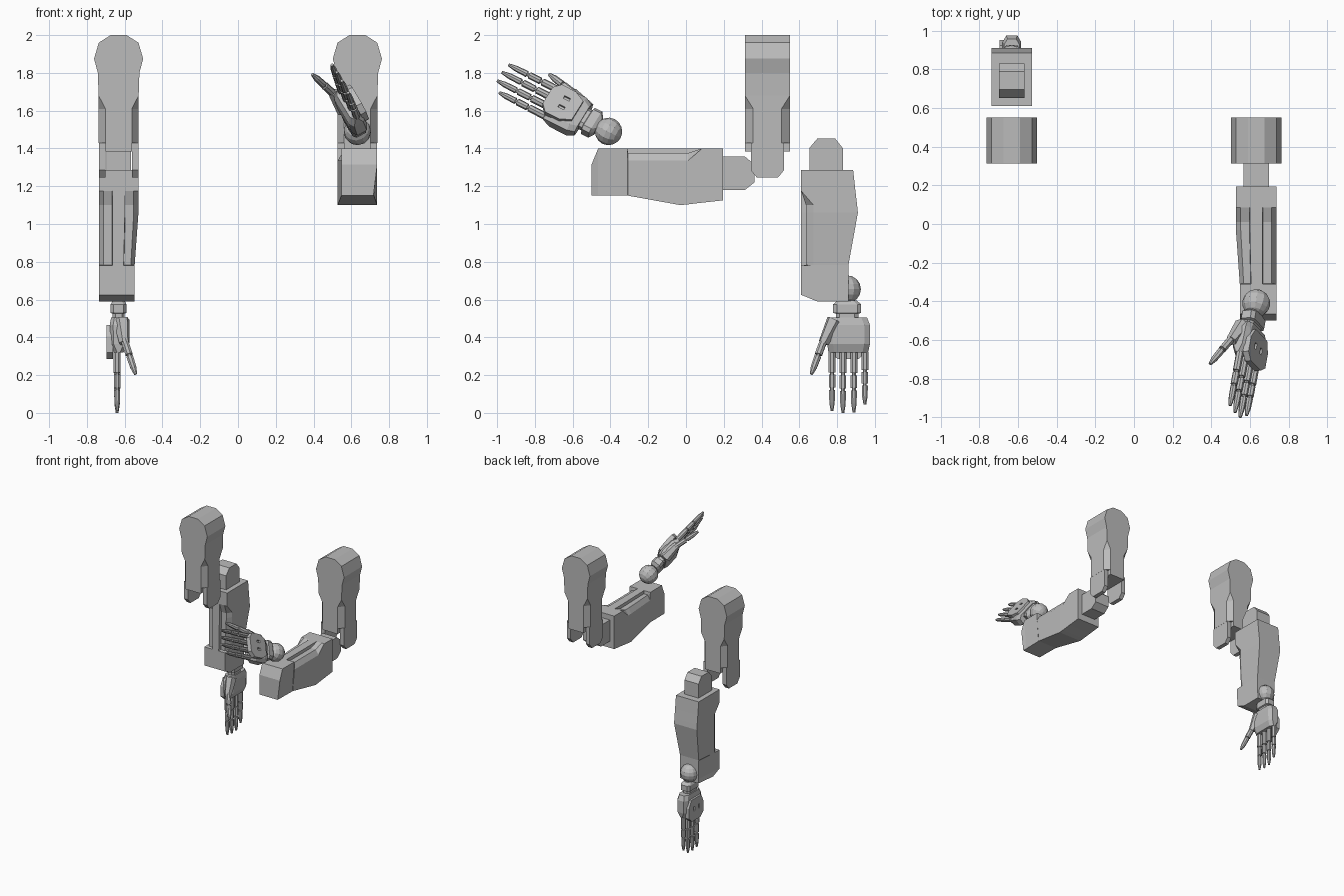
import bpy, bmesh
from math import pi
from mathutils import Matrix, Vector

cube = bpy.data.objects.get("Cube")
if cube:
    bpy.data.objects.remove(cube, do_unlink=True)

grey = bpy.data.materials.new("plain grey")
grey.use_nodes = True
grey.diffuse_color = (0.5, 0.5, 0.5, 1)
grey.node_tree.nodes["Principled BSDF"].inputs["Base Color"].default_value = (0.5, 0.5, 0.5, 1)


def make(name, bm, matrix):
    """Turn a bmesh into a placed, flat shaded object."""
    bmesh.ops.remove_doubles(bm, verts=bm.verts, dist=0.0002)
    bm.transform(matrix)
    bmesh.ops.recalc_face_normals(bm, faces=bm.faces)
    mesh = bpy.data.meshes.new(name)
    bm.to_mesh(mesh)
    bm.free()
    mesh.materials.append(grey)
    obj = bpy.data.objects.new(name, mesh)
    bpy.context.collection.objects.link(obj)
    return obj


def loft(bm, rings):
    """Skin a list of equal length rings and cap both ends."""
    loops = [[bm.verts.new(p) for p in ring] for ring in rings]
    n = len(loops[0])
    for a, b in zip(loops, loops[1:]):
        for i in range(n):
            j = (i + 1) % n
            bm.faces.new((a[i], a[j], b[j], b[i]))
    bm.faces.new(loops[0])
    bm.faces.new(loops[-1])


def prism(bm, profile, lo, hi):
    """Extrude a (y, z) profile along x."""
    loft(bm, [[(x, y, z) for y, z in profile] for x in (lo, hi)])


def box(bm, lo, hi):
    prism(bm, [(lo[1], lo[2]), (hi[1], lo[2]), (hi[1], hi[2]), (lo[1], hi[2])], lo[0], hi[0])


def octagon(z, a, b, ca, cb, x=0, y=0):
    """Rectangle at height z with cut corners."""
    return [(x + u, y + v, z) for u, v in (
        (a - ca, -b), (a, cb - b), (a, b - cb), (a - ca, b),
        (ca - a, b), (-a, b - cb), (-a, cb - b), (ca - a, -b))]


def rod(bm, start, end, r0, r1, sides=8):
    start, end = Vector(start), Vector(end)
    d = end - start
    m = Matrix.Translation((start + end) / 2) @ d.to_track_quat('Z', 'Y').to_matrix().to_4x4()
    m = m @ Matrix.Rotation(pi / sides, 4, 'Z')
    bmesh.ops.create_cone(bm, cap_ends=True, segments=sides, radius1=r0, radius2=r1,
                          depth=d.length, matrix=m)


def digit(bm, start, end, r, cuts):
    """Jointed finger: segments around a thin core, with a tapered tip."""
    start, end = Vector(start), Vector(end)
    rod(bm, start, start.lerp(end, 0.9), r * 0.6, r * 0.5)
    for i, (t0, t1) in enumerate(cuts):
        p, q = start.lerp(end, t0), start.lerp(end, t1)
        s = r * (1 - 0.07 * i)
        if i == len(cuts) - 1:
            mid = p.lerp(q, 0.6)
            rod(bm, p, mid, s, s * 0.9)
            rod(bm, mid, q, s * 0.9, s * 0.45)
        else:
            rod(bm, p, q, s, s)


def upper_arm(side, m):
    bm = bmesh.new()
    depth = 0.119
    outline = [(2, 0.042, 0), (1.96, 0.105, 0), (1.875, 0.13, 0), (1.8, 0.11, 0),
               (1.68, 0.106, 0), (1.61, 0.106, 1), (1.43, 0.106, 1)]
    loft(bm, [octagon(z, a, depth, 0.036 * c, 0.044 * c) for z, a, c in outline])
    box(bm, (-0.07, -depth, 1.385), (0.07, depth, 1.43))
    make(side + "_upper_arm", bm, m)
    # fork around the elbow
    bm = bmesh.new()
    fork = [(-0.088, 1.43), (-0.088, 1.285), (-0.055, 1.245),
            (0.055, 1.245), (0.088, 1.285), (0.088, 1.43)]
    for lo in (-0.105, 0.07):
        prism(bm, fork, lo, lo + 0.035)
    make(side + "_elbow_fork", bm, m)


def forearm(side, m):
    bm = bmesh.new()
    rings = []
    # station: y, top, bottom, inner half width, lower outer half width, groove
    for y, top, bot, xi, xo, g in (
            (-0.5, 1.315, 1.15, 0.083, 0.085, 0), (-0.465, 1.4, 1.15, 0.083, 0.085, 0),
            (-0.31, 1.4, 1.15, 0.085, 0.088, 0), (-0.307, 1.4, 1.15, 0.085, 0.088, 1),
            (-0.03, 1.4, 1.1, 0.105, 0.105, 1), (0.01, 1.4, 1.104, 0.105, 0.105, 1),
            (0.085, 1.4, 1.113, 0.105, 0.105, 0), (0.195, 1.4, 1.125, 0.105, 0.105, 0)):
        side_z, floor = top - 0.065 * g, top - 0.025 * g
        half = [(0.105, side_z), (0.08, floor), (0.035, floor), (0.033, top)]
        k = xi / 0.105
        sec = [(-xi, bot), (xo, bot)] + half + [(-x * k, z) for x, z in reversed(half)]
        rings.append([(x, y, z) for x, z in sec])
    loft(bm, rings)
    make(side + "_forearm", bm, m)
    # hinge tab
    bm = bmesh.new()
    prism(bm, [(0.19, 1.357), (0.312, 1.357), (0.362, 1.315), (0.362, 1.22),
               (0.312, 1.18), (0.19, 1.18)], -0.065, 0.065)
    make(side + "_elbow_tab", bm, m)


def hand(side, m):
    # wrist ball and collar
    bm = bmesh.new()
    bmesh.ops.create_uvsphere(bm, u_segments=12, v_segments=8, radius=0.073)
    make(side + "_wrist_ball", bm, m)
    bm = bmesh.new()
    loft(bm, [octagon(z, a, b, 0.015, 0.02) for z, a, b in (
        (-0.06, 0.03, 0.05), (-0.08, 0.042, 0.074), (-0.125, 0.042, 0.074),
        (-0.13, 0.032, 0.06), (-0.155, 0.032, 0.06))])
    make(side + "_wrist_collar", bm, m)
    # palm
    bm = bmesh.new()
    loft(bm, [octagon(z, a, b, 0.018, 0.03, 0, y) for z, a, b, y in (
        (-0.15, 0.04, 0.095, 0.01), (-0.19, 0.047, 0.113, 0.008),
        (-0.29, 0.045, 0.113, 0.008), (-0.335, 0.026, 0.105, 0.006))])
    make(side + "_palm", bm, m)
    # plate on the back of the hand, with two slots
    bm = bmesh.new()
    prism(bm, [(-0.06, -0.19), (0.07, -0.19), (0.1, -0.25), (0.1, -0.335), (0.06, -0.37),
               (-0.05, -0.37), (-0.09, -0.335), (-0.09, -0.25)], -0.064, -0.03)
    plate = make(side + "_knuckle_plate", bm, m)
    bm = bmesh.new()
    for y in (-0.03, 0.03):
        box(bm, (-0.08, y - 0.009, -0.29), (-0.05, y + 0.009, -0.255))
    cutter = make(side + "_slot_cutter", bm, m)
    cutter.hide_render = True
    cutter.hide_viewport = True
    cut = plate.modifiers.new("slots", 'BOOLEAN')
    cut.operation = 'DIFFERENCE'
    cut.object = cutter
    # fingers
    cuts = [(0.03, 0.36), (0.4, 0.61), (0.65, 1)]
    for name, y, tip in (("index", -0.08, -0.645), ("middle", -0.022, -0.655),
                         ("ring", 0.036, -0.652), ("little", 0.094, -0.61)):
        bm = bmesh.new()
        digit(bm, (-0.008, y, -0.325), (-0.008, y, tip), 0.02, cuts)
        make(side + "_" + name + "_finger", bm, m)
    # thumb with its wide root
    bm = bmesh.new()
    rod(bm, (0.015, -0.065, -0.165), (0.03, -0.125, -0.285), 0.045, 0.028, 6)
    digit(bm, (0.027, -0.12, -0.26), (0.09, -0.19, -0.45), 0.021, [(0, 0.45), (0.5, 1)])
    make(side + "_thumb", bm, m)


mirror = Matrix.Diagonal((-1, 1, 1, 1))
shoulder = Matrix.Translation((0.632, 0.431, 0))
upper_arm("left", shoulder)
upper_arm("right", mirror @ shoulder)

# one forearm held forward, the other hanging down
forearm("left", Matrix.Translation((0.632, 0, 0)))
forearm("right", Matrix.Translation((-0.632, 2.01, 1.09)) @ Matrix.Rotation(pi / 2, 4, 'X') @ mirror)

# hanging hand, and raised hand aimed by its finger and palm directions
hand("right", Matrix.Translation((-0.632, 0.853, 0.655)))
fingers = Vector((-0.163, -0.88, 0.448)).normalized()
palm = Vector((-0.875, -0.08, -0.478))
palm = (palm - fingers * palm.dot(fingers)).normalized()
thumbward = palm.cross(fingers)
raised = Matrix((palm, -thumbward, -fingers)).transposed().to_4x4()
if thumbward.z < 0:
    raised = raised @ Matrix.Diagonal((1, -1, 1, 1))
hand("left", Matrix.Translation((0.632, -0.41, 1.49)) @ raised)
